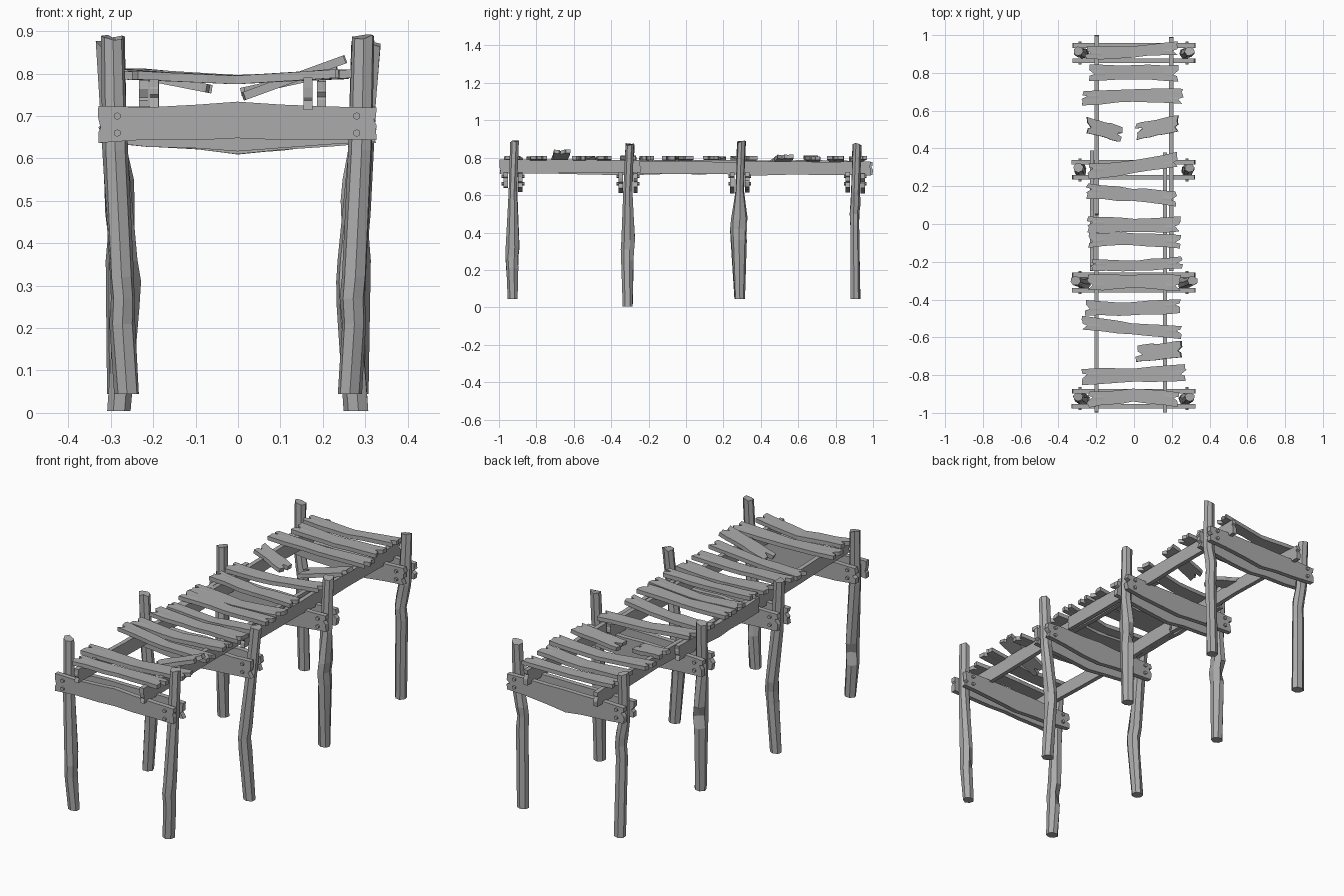
import bpy, bmesh, math, random
from mathutils import Vector

random.seed(4)
if "Cube" in bpy.data.objects:
    bpy.data.objects.remove(bpy.data.objects["Cube"])

wood = bpy.data.materials.new("weathered_grey_wood")
wood.use_nodes = True
GREY = (0.41, 0.41, 0.41, 1)
wood.diffuse_color = GREY
wood.node_tree.nodes["Principled BSDF"].inputs["Base Color"].default_value = GREY


def finish(name, bm):
    bmesh.ops.recalc_face_normals(bm, faces=bm.faces)
    mesh = bpy.data.meshes.new(name)
    bm.to_mesh(mesh)
    bm.free()
    mesh.materials.append(wood)
    bpy.context.collection.objects.link(bpy.data.objects.new(name, mesh))


def board(name, start, end, lateral, width, thick, bow=0, bulge=0, sag=0,
          jag=(0.02, 0.02), wobble=0.004):
    """Rough sawn board: a closed strip with wavy edges and split ends."""
    start, end, lat = Vector(start), Vector(end), Vector(lateral)
    along = (end - start).normalized()
    normal = along.cross(lat).normalized()
    stops = (0, 0.18, 0.36, 0.5, 0.66, 0.84, 1)
    rows = (-1, -0.35, -0.15, 0.3, 0.45, 1)
    deep = [random.choice((1, 2, 3)) for _ in jag]
    bm = bmesh.new()
    rings = []
    for i, t in enumerate(stops):
        mid = 1 - abs(2 * t - 1)
        lo, hi = (random.uniform(-wobble, wobble) for _ in "ab")
        top, bottom = [], []
        for j, v in enumerate(rows):
            edge = v * (width + bulge * mid) / 2 + bow * mid
            edge += lo if v < 0 else hi
            p = start.lerp(end, t) + lat * edge - normal * sag * mid
            if i in (0, len(stops) - 1):
                side = 1 if i else 0
                cut = jag[side] * (1.6 if j == deep[side] else random.uniform(0, 0.7))
                p += along * (-cut if side else cut)
            top.append(bm.verts.new(p + normal * thick / 2))
            bottom.append(bm.verts.new(p - normal * thick / 2))
        rings.append(top + bottom[::-1])
    n = len(rows) * 2
    for a, b in zip(rings, rings[1:]):
        for k in range(n):
            bm.faces.new((a[k], a[(k + 1) % n], b[(k + 1) % n], b[k]))
    for r in (rings[0], rings[-1]):
        for k in range(len(rows) - 1):
            bm.faces.new((r[k], r[k + 1], r[n - 2 - k], r[n - 1 - k]))
    finish(name, bm)


def post(name, path, notch):
    """Crooked seven sided log through (x, y, z, rx, ry) stations."""
    bm = bmesh.new()
    rings = []
    sides = 7
    turn = random.uniform(0, 1)
    for i, (x, y, z, rx, ry) in enumerate(path):
        ring = []
        for k in range(sides):
            a = turn + math.tau * k / sides
            r = random.uniform(0.92, 1.1)
            if i == notch and k == 2:
                r = 0.45
            tilt = random.uniform(-0.008, 0.008) if i == 0 else 0
            ring.append(bm.verts.new((x + rx * r * math.cos(a),
                                      y + ry * r * math.sin(a), z + tilt)))
        rings.append(ring)
    for a, b in zip(rings, rings[1:]):
        for k in range(sides):
            bm.faces.new((a[k], a[(k + 1) % sides], b[(k + 1) % sides], b[k]))
    bm.faces.new(rings[0])
    bm.faces.new(rings[-1])
    finish(name, bm)


def bolt(name, x, y, z):
    bpy.ops.mesh.primitive_cylinder_add(vertices=6, radius=0.009, depth=0.014,
                                        location=(x, y, z),
                                        rotation=(math.pi / 2, 0, 0))
    ob = bpy.context.object
    ob.name = name
    ob.data.materials.append(wood)


# Posts, cross beams and bolts: (y, top z, knee x, knee z, knee half depth, foot x, foot z)
frames = ((-0.925, 0.885, 0.27, 0.27, 0.036, 0.262, 0.045),
          (-0.31, 0.87, 0.258, 0.31, 0.036, 0.28, 0.004),
          (0.287, 0.885, 0.28, 0.42, 0.044, 0.28, 0.045),
          (0.905, 0.87, 0.272, 0.5, 0.027, 0.268, 0.045))
for row, (y, top, kx, kz, kr, fx, fz) in enumerate(frames):
    for s, side in ((-1, "right"), (1, "left")):
        lean = 0.31 if row == 1 else 0.295
        path = ((s * lean, y + 0.01, top, 0.027, 0.024),
                (s * 0.29, y, 0.62, 0.029, 0.024),
                (s * (kx + 0.005), y, kz + 0.05, 0.029, kr),
                (s * kx, y - 0.004, kz, 0.028, kr),
                (s * (kx + 0.003), y - 0.004, kz - 0.06, 0.029, kr - 0.003),
                (s * fx, y, fz, 0.029, 0.027))
        post(f"post_{row + 1}_{side}", path, 3 if (row + s) % 2 else None)
    for s, face in ((-1, "front"), (1, "back")):
        by = y + s * 0.04
        outer = row == 0 and s < 0
        board(f"cross_beam_{row + 1}_{face}", (-0.33, by, 0.68), (0.327, by, 0.68),
              (0, 0, 1), 0.08, 0.024, bow=0.01 if outer else -0.012,
              bulge=0 if outer else 0.03, jag=(0.004, 0.004) if outer else (0.012, 0.012))
        for x in (-0.285, 0.28):
            for z in (0.66, 0.70):
                bolt(f"bolt_{row + 1}_{face}", x, by + s * 0.014, z)

# Long stringers, in overlapping lengths
for name, x, y0, y1, z0, z1, bow in (
        ("stringer_right_front", -0.198, -1.0, 0.05, 0.755, 0.748, -0.008),
        ("stringer_right_back", -0.197, 0.05, 1.0, 0.748, 0.745, 0.006),
        ("stringer_right_splice", -0.222, -0.25, 0.39, 0.752, 0.75, -0.004),
        ("stringer_left_front", 0.165, -1.0, 0.38, 0.752, 0.748, 0.006),
        ("stringer_left_back", 0.197, -0.25, 0.99, 0.75, 0.742, -0.004)):
    board(name, (x, y0, z0), (x, y1, z1), (0, 0, 1), 0.07, 0.022, bow=bow,
          jag=(0.006, 0.006))

# Whole deck planks: (x right, y right, x left, y left, width, bow)
planks = ((-0.26, 0.905, 0.235, 0.935, 0.07, -0.01),
          (-0.24, 0.80, 0.24, 0.80, 0.085, 0.005),
          (-0.28, 0.665, 0.265, 0.675, 0.08, 0.012),
          (-0.25, 0.275, 0.24, 0.345, 0.08, -0.01),
          (-0.255, 0.175, 0.23, 0.135, 0.08, 0),
          (-0.25, 0.0, 0.25, 0.0, 0.085, -0.008),
          (-0.25, -0.085, 0.25, -0.095, 0.075, 0.012),
          (-0.235, -0.22, 0.26, -0.20, 0.065, -0.012),
          (-0.25, -0.31, 0.25, -0.31, 0.085, 0.006),
          (-0.265, -0.445, 0.25, -0.435, 0.08, -0.01),
          (-0.28, -0.52, 0.255, -0.575, 0.075, -0.006),
          (-0.28, -0.81, 0.28, -0.785, 0.085, -0.004),
          (-0.25, -0.93, 0.24, -0.93, 0.08, 0.022))
for i, (xa, ya, xb, yb, width, bow) in enumerate(planks):
    lift = random.uniform(-0.003, 0.005)
    board(f"deck_plank_{i + 1}", (xa, ya, 0.799 + lift), (xb, yb, 0.799 - lift / 2),
          (0, 1, 0), width, 0.02, bow=bow, bulge=-0.012, sag=0.013)

# Snapped planks that droop towards the gap
broken = (("snapped_plank_back_right", (-0.25, 0.525, 0.8), (-0.055, 0.47, 0.762), (0.015, 0.035)),
          ("snapped_plank_back_left", (0.0, 0.485, 0.755), (0.24, 0.535, 0.808), (0.035, 0.015)),
          ("snapped_plank_front_left", (0.0, -0.69, 0.742), (0.255, -0.66, 0.835), (0.04, 0.015)))
for name, a, b, jag in broken:
    board(name, a, b, (0, 1, 0), 0.085, 0.02, jag=jag)
